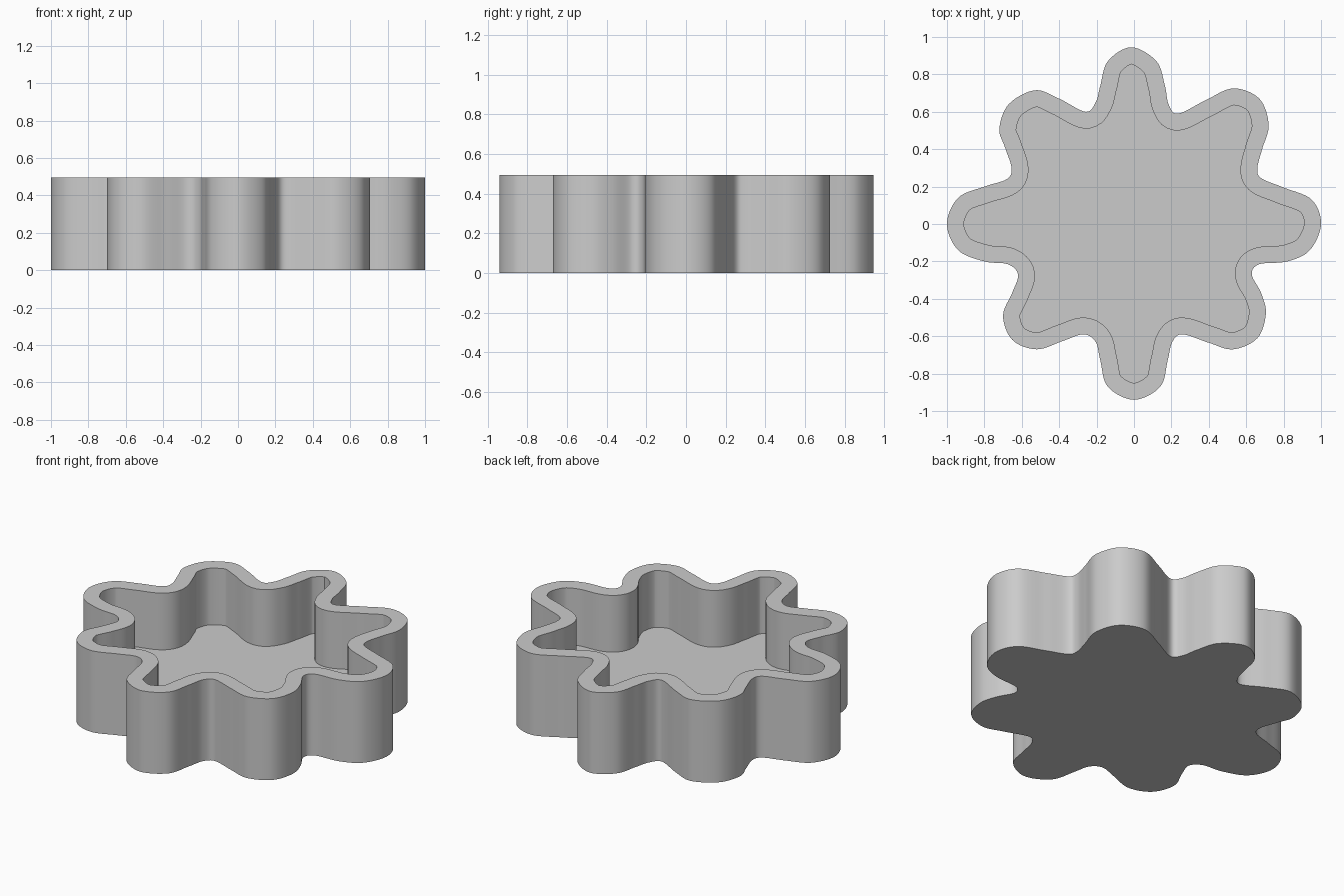
import bpy
import bmesh
import math
from mathutils import Vector

default_cube = bpy.data.objects.get("Cube")
if default_cube:
    bpy.data.objects.remove(default_cube, do_unlink=True)

HEIGHT = 0.495
FLOOR = 0.15
WALL = 0.09
STEPS = 8

# Counter-clockwise scalloped outline in hundredths, one row per lobe
# (flank, tip and valley points)
LOBES = [
    [(94, -14), (100, 0), (95, 13), (80, 19.5), (68, 24.5), (66, 30)],
    [(68.5, 40), (72, 53), (67, 67), (53, 72.5), (38, 66), (23.5, 59)],
    [(18.5, 64), (16.5, 74), (12, 87), (-1.5, 94.5), (-14, 87), (-18, 74)],
    [(-20.5, 65), (-26, 60), (-40, 67), (-53, 71.5), (-67, 64), (-72, 51)],
    [(-69, 41), (-65.5, 30), (-68, 24), (-80, 20), (-94, 14), (-100, 0)],
    [(-94, -14), (-80, -20), (-67.5, -21.5), (-62, -27), (-65, -36.5), (-70, -49)],
    [(-65, -62), (-52, -67), (-38, -62.5), (-27, -59), (-20.5, -63), (-18, -73)],
    [(-14, -87), (0, -94), (14, -87), (18, -73), (20.5, -63), (26, -59)],
    [(40, -63.5), (53, -67), (66, -61), (70.5, -48), (68, -37), (63, -27)],
    [(67, -21.5), (82, -20)],
]


def smooth_loop(points, steps):
    """Closed Catmull-Rom curve through the points."""
    count = len(points)
    result = []
    for i in range(count):
        before, start, end, after = (points[(i + k) % count] for k in (-1, 0, 1, 2))
        leave = (end - before) / 2
        arrive = (after - start) / 2
        for step in range(steps):
            t = step / steps
            ease = t * t * (3 - 2 * t)
            result.append(start.lerp(end, ease)
                          + leave * (t * (1 - t) ** 2)
                          - arrive * (t * t * (1 - t)))
    return result


def inset_loop(points, distance):
    """Move every point of a counter-clockwise loop inwards along its normal."""
    count = len(points)
    result = []
    for i, point in enumerate(points):
        along = (points[(i + 1) % count] - points[i - 1]).normalized()
        result.append(point + Vector((-along.y, along.x)) * distance)
    return result


def make_material(name, colour):
    material = bpy.data.materials.new(name)
    material.use_nodes = True
    material.diffuse_color = colour
    shader = next(n for n in material.node_tree.nodes if n.type == "BSDF_PRINCIPLED")
    shader.inputs["Base Color"].default_value = colour
    return material


# Outer and inner outlines of the wall
outer = smooth_loop([Vector(p) / 100 for lobe in LOBES for p in lobe], STEPS)
inner = inset_loop(outer, WALL)

# Tray: outer wall, rim, inner wall, closed by the underside and the floor
bm = bmesh.new()
rings = []
for outline, z in ((outer, 0), (outer, HEIGHT), (inner, HEIGHT), (inner, FLOOR)):
    rings.append([bm.verts.new((p.x, p.y, z)) for p in outline])

for lower, upper in zip(rings, rings[1:]):
    for i in range(len(lower)):
        bm.faces.new((lower[i - 1], lower[i], upper[i], upper[i - 1]))
bm.faces.new(list(reversed(rings[0])))
bm.faces.new(rings[-1])
bm.normal_update()

mesh = bpy.data.meshes.new("scalloped_tray")
bm.to_mesh(mesh)
bm.free()
mesh.materials.append(make_material("plain grey", (0.6, 0.6, 0.6, 1)))

tray = bpy.data.objects.new("scalloped_tray", mesh)
bpy.context.collection.objects.link(tray)

# Smooth walls with crisp rim and floor edges
bpy.ops.object.select_all(action="DESELECT")
tray.select_set(True)
bpy.context.view_layer.objects.active = tray
bpy.ops.object.shade_smooth_by_angle(angle=math.radians(35))
